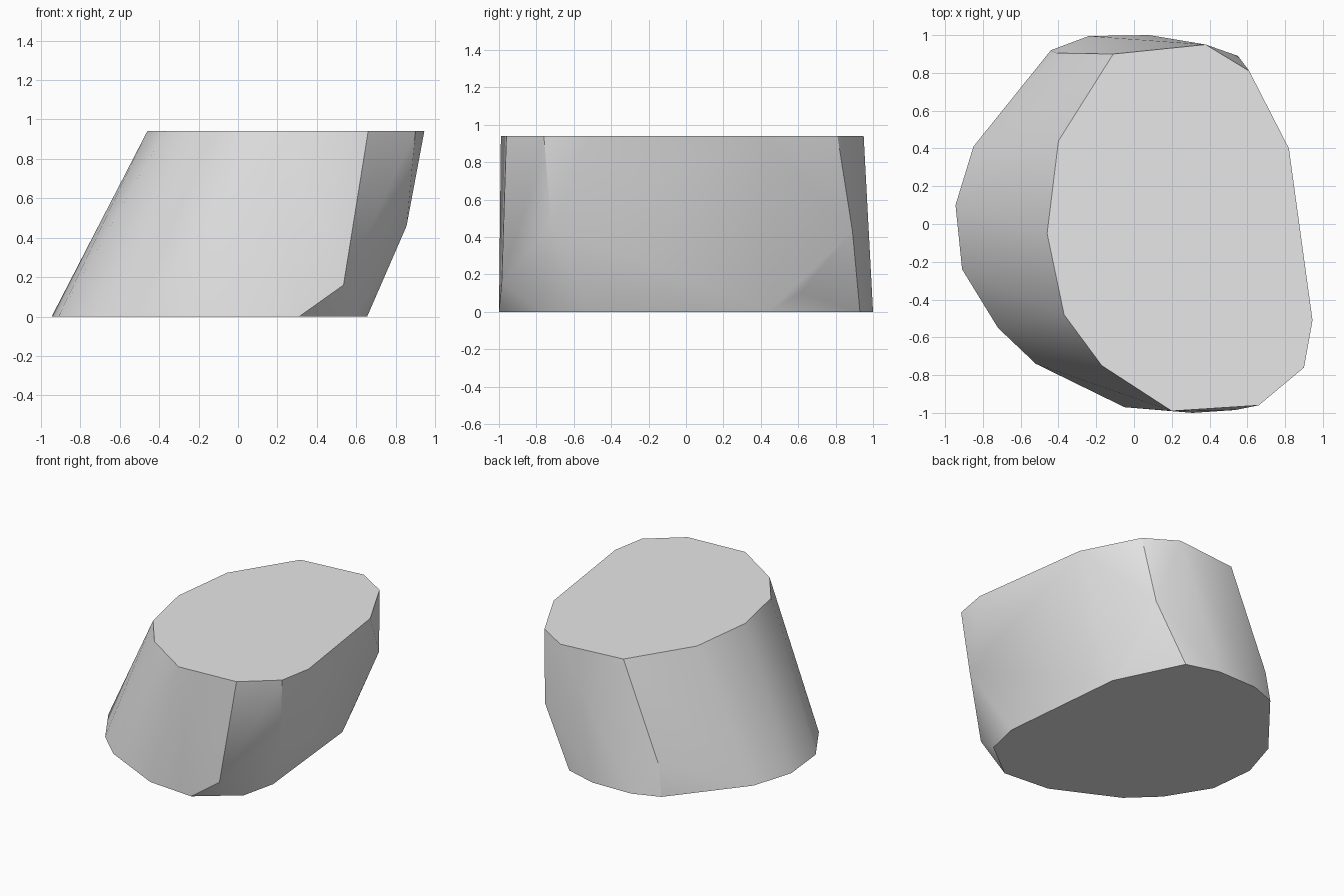
import bpy
import bmesh
from math import radians

cube = bpy.data.objects.get("Cube")
if cube:
    bpy.data.objects.remove(cube, do_unlink=True)

HEIGHT = 0.94

# Outline of the flat top, shifted to +x
top_ring = [(-0.46, -0.05), (-0.40, 0.44), (-0.11, 0.90), (0.38, 0.95),
            (0.61, 0.81), (0.82, 0.40), (0.945, -0.51), (0.90, -0.76),
            (0.66, -0.96), (0.20, -0.99), (-0.17, -0.75), (-0.37, -0.48)]

# Outline of the flat base
base_ring = [(-0.945, 0.10), (-0.85, 0.41), (-0.44, 0.92), (-0.24, 0.995),
             (0.08, 1.0), (0.32, 0.93), (0.56, 0.44), (0.655, -0.52),
             (0.595, -0.78), (0.31, -1.0), (-0.05, -0.97), (-0.52, -0.74),
             (-0.72, -0.55), (-0.91, -0.24)]

# Chipped corners on the side wall
side_corners = [(0.535, -0.985, 0.16), (0.55, 0.89, 0.43), (0.53, 0.61, 0.10),
                (0.855, -0.72, 0.46), (-0.41, 0.905, 0.22)]

# Wrap the outlines and corners in one solid stone
bm = bmesh.new()
for ring, z in ((base_ring, 0), (top_ring, HEIGHT)):
    for x, y in ring:
        bm.verts.new((x, y, z))
for corner in side_corners:
    bm.verts.new(corner)
hull = bmesh.ops.convex_hull(bm, input=bm.verts)
loose = [v for v in bm.verts if not v.link_faces]
bmesh.ops.delete(bm, geom=loose, context='VERTS')

# Merge the triangles of the two flat caps
bmesh.ops.dissolve_limit(bm, angle_limit=radians(0.5),
                         verts=bm.verts, edges=bm.edges)
bmesh.ops.recalc_face_normals(bm, faces=bm.faces)

mesh = bpy.data.meshes.new("slanted_stone")
bm.to_mesh(mesh)
bm.free()
stone = bpy.data.objects.new("slanted_stone", mesh)
bpy.context.collection.objects.link(stone)

# Plain grey stone colour
grey = bpy.data.materials.new("light_grey_stone")
grey.use_nodes = True
colour = (0.8, 0.8, 0.8, 1)
grey.diffuse_color = colour
grey.node_tree.nodes["Principled BSDF"].inputs["Base Color"].default_value = colour
mesh.materials.append(grey)

# Soft side wall with crisp rims
bpy.ops.object.select_all(action='DESELECT')
stone.select_set(True)
bpy.context.view_layer.objects.active = stone
bpy.ops.object.shade_smooth_by_angle(angle=radians(30))
